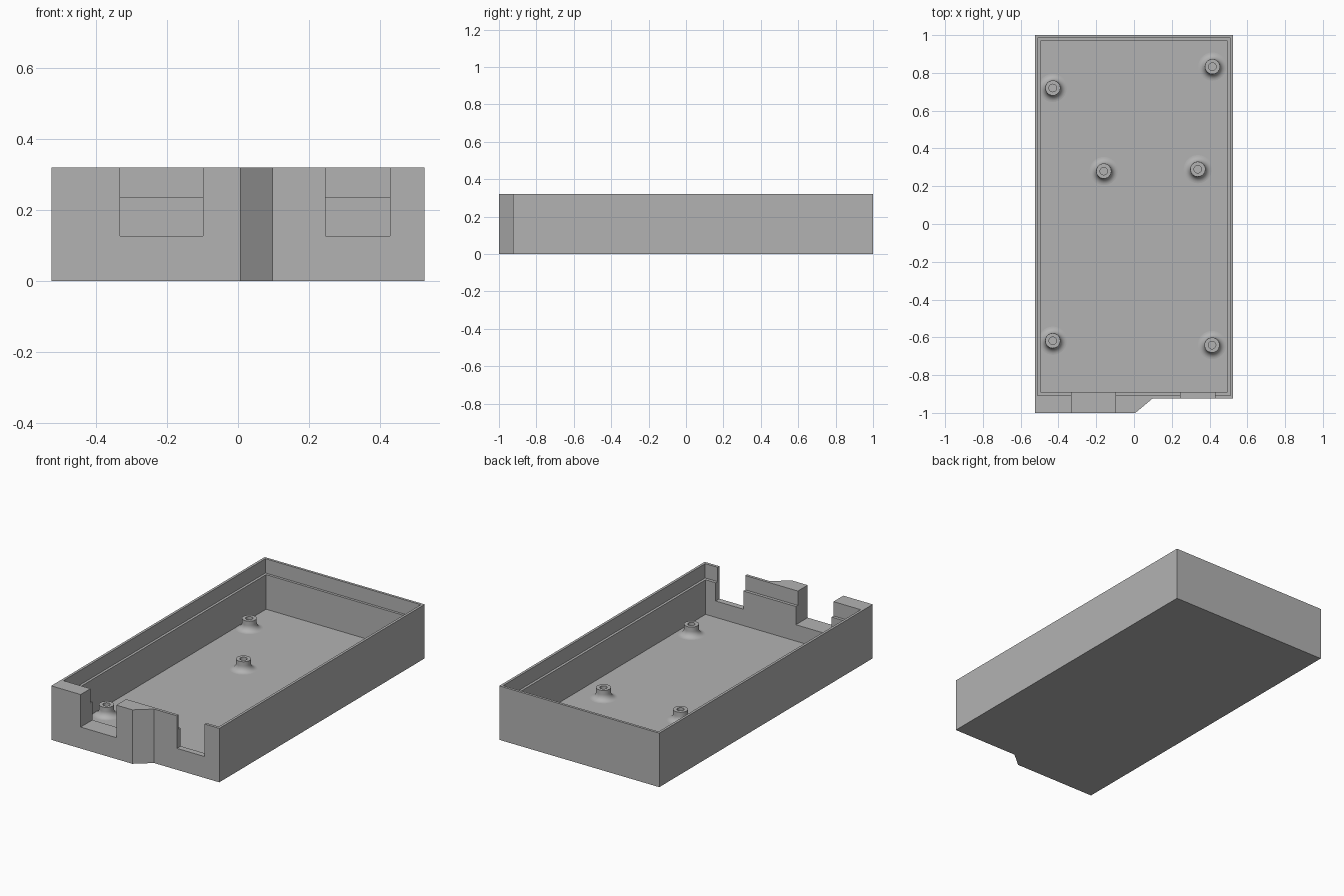
import bpy, bmesh, math

if "Cube" in bpy.data.objects:
    bpy.data.objects.remove(bpy.data.objects["Cube"], do_unlink=True)

HEIGHT, FLOOR, LEDGE, NOTCH = 0.32, 0.03, 0.235, 0.127

grey = bpy.data.materials.new("plain grey")
grey.use_nodes = True
colour = (0.45, 0.45, 0.45, 1)
grey.diffuse_color = colour
grey.node_tree.nodes["Principled BSDF"].inputs["Base Color"].default_value = colour


def add_object(name, bm):
    bmesh.ops.recalc_face_normals(bm, faces=bm.faces)
    mesh = bpy.data.meshes.new(name)
    bm.to_mesh(mesh)
    bm.free()
    mesh.materials.append(grey)
    obj = bpy.data.objects.new(name, mesh)
    bpy.context.collection.objects.link(obj)
    return obj


def prism(name, outline, z0, z1):
    bm = bmesh.new()
    base = bm.faces.new([bm.verts.new((x, y, z0)) for x, y in outline])
    top = bmesh.ops.extrude_face_region(bm, geom=[base])["geom"]
    bmesh.ops.translate(bm, vec=(0, 0, z1 - z0),
                        verts=[v for v in top if isinstance(v, bmesh.types.BMVert)])
    return add_object(name, bm)


def cut_box(target, x0, x1, y0, y1, z0):
    cutter = prism("cutter", [(x0, y0), (x1, y0), (x1, y1), (x0, y1)], z0, HEIGHT + 0.1)
    cutter.hide_render = True
    mod = target.modifiers.new("cut", 'BOOLEAN')
    mod.operation, mod.solver, mod.object = 'DIFFERENCE', 'EXACT', cutter
    bpy.ops.object.select_all(action='DESELECT')
    bpy.context.view_layer.objects.active = target
    target.select_set(True)
    bpy.ops.object.modifier_apply(modifier=mod.name)
    bpy.data.objects.remove(cutter, do_unlink=True)


# Tray with a stepped front wall
tray = prism("tray", [(-0.525, -1), (0.007, -1), (0.097, -0.925), (0.525, -0.925),
                      (0.525, 1), (-0.525, 1)], 0, HEIGHT)
cut_box(tray, -0.495, 0.495, -0.89, 0.97, FLOOR)       # cavity
cut_box(tray, -0.51, 0.51, -0.908, 0.985, LEDGE)       # lid ledge
for x0, x1 in ((-0.332, -0.098), (0.247, 0.428)):      # port notches
    cut_box(tray, x0, x1, -1.1, -0.8, NOTCH)


# Hollow standoffs with a flared foot
def standoff(name, x, y):
    r, flare, top = 0.04, 0.035, 0.09
    profile = [(0, FLOOR + 0.004), (0.02, FLOOR + 0.004), (0.02, top), (r, top)]
    for i in range(9):
        a = math.pi / 2 * i / 8
        profile.append((r + flare * (1 - math.cos(a)), FLOOR + flare * (1 - math.sin(a))))
    bm = bmesh.new()
    verts = [bm.verts.new((px, 0, pz)) for px, pz in profile]
    edges = [bm.edges.new(pair) for pair in zip(verts, verts[1:])]
    bmesh.ops.spin(bm, geom=verts + edges, cent=(0, 0, 0), axis=(0, 0, 1),
                   angle=math.tau, steps=32, use_merge=True)
    bmesh.ops.remove_doubles(bm, verts=bm.verts, dist=1e-5)
    # The flare's half-turned order follows the arc from the shaft to the floor
    obj = add_object(name, bm)
    if sum(p.normal.z * p.area for p in obj.data.polygons) < 0:
        obj.data.flip_normals()
    obj.location = (x, y, 0)
    bpy.ops.object.select_all(action='DESELECT')
    bpy.context.view_layer.objects.active = obj
    obj.select_set(True)
    bpy.ops.object.shade_smooth_by_angle(angle=math.radians(35))


for name, x, y in (("back_right", -0.43, 0.72), ("back_left", 0.415, 0.833),
                   ("middle_right", -0.16, 0.28), ("middle_left", 0.338, 0.29),
                   ("front_right", -0.43, -0.618), ("front_left", 0.413, -0.641)):
    standoff(name + "_standoff", x, y)
